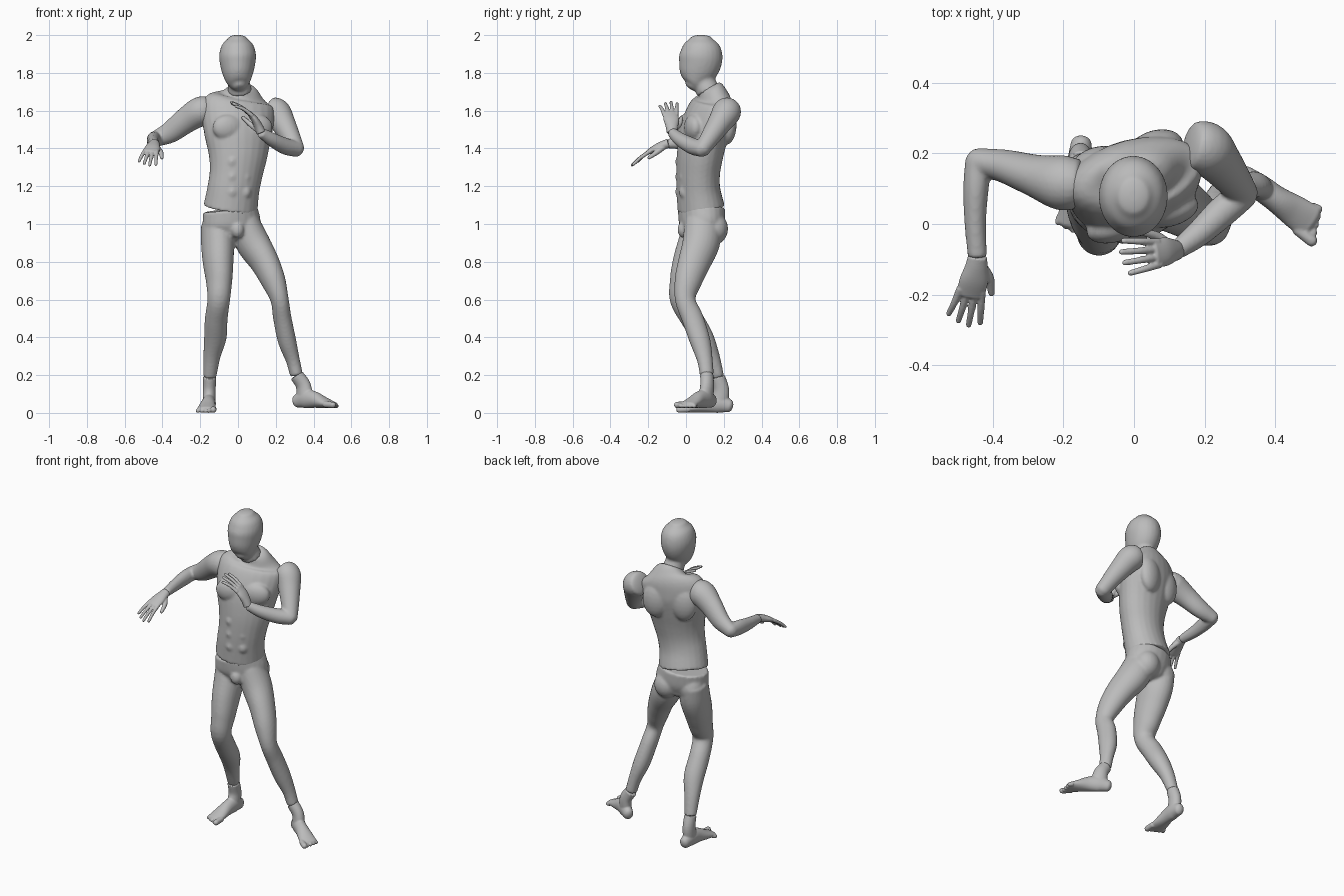
import bpy, bmesh, math
from mathutils import Vector, Matrix

cube = bpy.data.objects.get("Cube")
if cube:
    bpy.data.objects.remove(cube)

grey = bpy.data.materials.new("plain_grey")
grey.use_nodes = True
grey.diffuse_color = (0.5, 0.5, 0.5, 1)
grey.node_tree.nodes["Principled BSDF"].inputs["Base Color"].default_value = (0.5, 0.5, 0.5, 1)

YAW = math.radians(16)
SIDE = Vector((math.cos(YAW), math.sin(YAW), 0))     # body's own left
FRONT = Vector((math.sin(YAW), -math.cos(YAW), 0))   # body's own front
UP = Vector((0, 0, 1))


def tube(bm, pts, ref=SIDE, ends=(0, 0), sides=24, steps=5):
    """Loft of ellipses through (x, y, z, half width, half depth) points."""
    p = [Vector(q) for q in pts]
    p = [2 * p[0] - p[1]] + p + [2 * p[-1] - p[-2]]
    path = []
    for i in range(1, len(p) - 2):
        a, b, c, d = p[i - 1:i + 3]
        for s in range(steps):
            t = s / steps
            path.append(0.5 * (2 * b + (c - a) * t + (2 * a - 5 * b + 4 * c - d) * t * t
                               + (3 * b - a - 3 * c + d) * t ** 3))
    path.append(p[-2])
    pos = [Vector(q[:3]) for q in path]
    rings = []
    for i, q in enumerate(path):
        tan = (pos[min(i + 1, len(pos) - 1)] - pos[max(i - 1, 0)]).normalized()
        rings.append((pos[i], tan, q[3], q[4]))
    # rounded ends
    for end, length in enumerate(ends):
        if length:
            o, tan, a, b = rings[-1 if end else 0]
            for k in range(1, 6):
                ang = k * math.pi / 11
                shift = tan * length * math.sin(ang) * (1 if end else -1)
                r = (o + shift, tan, a * math.cos(ang), b * math.cos(ang))
                rings.insert(len(rings) if end else 0, r)
    loops = []
    for o, tan, a, b in rings:
        u = (ref - tan * ref.dot(tan)).normalized()
        v = tan.cross(u)
        loops.append([bm.verts.new(o + u * a * math.cos(w) + v * b * math.sin(w))
                      for w in (2 * math.pi * k / sides for k in range(sides))])
    for lo, hi in zip(loops, loops[1:]):
        for k in range(sides):
            n = (k + 1) % sides
            bm.faces.new((lo[k], lo[n], hi[n], hi[k]))
    bm.faces.new(loops[0][::-1])
    bm.faces.new(loops[-1])


def blob(bm, centre, radii):
    """Ellipsoid turned with the body."""
    m = Matrix.Translation(centre) @ Matrix.Rotation(YAW, 4, 'Z') @ Matrix.Diagonal((*radii, 1))
    bmesh.ops.create_uvsphere(bm, u_segments=20, v_segments=12, radius=1, matrix=m)


def finish(name, bm, voxel=0.008, smooth=5):
    """Fuse the overlapping volumes into one smooth skin."""
    bmesh.ops.recalc_face_normals(bm, faces=bm.faces[:])
    me = bpy.data.meshes.new(name)
    bm.to_mesh(me)
    bm.free()
    me.materials.append(grey)
    ob = bpy.data.objects.new(name, me)
    bpy.context.scene.collection.objects.link(ob)
    r = ob.modifiers.new("fuse", 'REMESH')
    r.mode = 'VOXEL'
    r.voxel_size = voxel
    r.use_smooth_shade = True
    s = ob.modifiers.new("soften", 'SMOOTH')
    s.factor = 0.5
    s.iterations = smooth


# Head with neck
bm = bmesh.new()
tube(bm, [(.008, .028, 1.725, .034, .036), (.005, .04, 1.745, .058, .06),
          (0, .055, 1.79, .079, .094), (-.002, .073, 1.85, .094, .113),
          (-.002, .08, 1.90, .097, .113), (-.002, .08, 1.95, .082, .094),
          (-.002, .08, 1.983, .05, .058)], ref=Vector((1, 0, 0)), ends=(.012, .018))
tube(bm, [(.01, .118, 1.70, .064, .064), (.004, .098, 1.75, .058, .06), (0, .09, 1.81, .06, .06)])
finish("head", bm)

# Torso with chest, shoulder blades and belly muscles
bm = bmesh.new()
tube(bm, [(-.04, .08, 1.08, .146, .124), (-.025, .066, 1.18, .140, .114),
          (-.01, .065, 1.27, .143, .113), (0, .075, 1.37, .160, .120),
          (0, .095, 1.48, .184, .126), (0, .125, 1.58, .198, .118),
          (.002, .143, 1.645, .186, .096), (.01, .138, 1.69, .112, .076),
          (.01, .122, 1.72, .063, .064)])
for s in (-1, 1):
    blob(bm, Vector((0, .1, 1.51)) + SIDE * s * .08 + FRONT * .088, (.085, .045, .07))
    blob(bm, Vector((0, .12, 1.53)) + SIDE * s * .085 - FRONT * .075, (.08, .05, .11))
    for z in (1.17, 1.25, 1.33):
        blob(bm, Vector((-.02, .068, z)) + SIDE * s * .036 + FRONT * .088, (.032, .03, .038))
finish("torso", bm, smooth=4)

# Hips and both legs down to the ankles
bm = bmesh.new()
tube(bm, [(-.042, .082, 1.078, .146, .124), (-.033, .085, 1.0, .156, .118),
          (-.03, .085, .95, .13, .1)], ends=(0, .05))
tube(bm, [(.03, .09, 1.0, .085, .1), (.078, .08, .9, .088, .1), (.14, .045, .8, .075, .088),
          (.187, .012, .7, .064, .074), (.22, -.004, .6, .048, .055), (.235, .035, .5, .048, .058),
          (.26, .075, .38, .048, .055), (.29, .1, .28, .037, .042), (.31, .11, .2, .034, .037)])
tube(bm, [(-.115, .085, 1.0, .08, .1), (-.108, .065, .9, .086, .108), (-.105, .028, .8, .08, .1),
          (-.1, -.005, .7, .069, .083), (-.102, -.026, .6, .06, .06), (-.115, .03, .5, .06, .06),
          (-.12, .09, .4, .06, .056), (-.138, .135, .3, .046, .043), (-.15, .17, .19, .035, .032)])
for s in (-1, 1):
    blob(bm, Vector((-.03, .085, .975)) + SIDE * s * .072 - FRONT * .045, (.078, .075, .085))
blob(bm, Vector((-.03, .085, .97)) + FRONT * .1, (.036, .034, .045))
finish("hips_and_legs", bm)

# Arms
bm = bmesh.new()
tube(bm, [(-.16, .115, 1.602, .07, .075), (-.205, .117, 1.593, .078, .078),
          (-.28, .137, 1.545, .06, .068), (-.36, .162, 1.485, .048, .057),
          (-.437, .177, 1.45, .038, .042)], ref=Vector((0, 1, 0)), ends=(.02, .038))
tube(bm, [(-.44, .175, 1.45, .038, .042), (-.447, .1, 1.443, .036, .045),
          (-.449, .01, 1.433, .031, .038), (-.443, -.095, 1.425, .027, .026)],
     ref=Vector((1, 0, 0)), ends=(.036, 0))
finish("right_arm", bm, 0.007)

bm = bmesh.new()
tube(bm, [(.17, .222, 1.605, .07, .07), (.205, .212, 1.588, .076, .076),
          (.238, .178, 1.535, .064, .066), (.277, .13, 1.462, .052, .053),
          (.308, .086, 1.397, .042, .044)], ref=Vector((0, 1, 0)), ends=(.02, .035))
tube(bm, [(.308, .083, 1.397, .042, .042), (.25, .035, 1.412, .044, .044),
          (.182, -.028, 1.446, .037, .037), (.12, -.075, 1.485, .027, .027)],
     ref=UP, ends=(.036, 0))
finish("left_arm", bm, 0.007)


def hand(name, wrist, along, thumbward, side, arch):
    """Palm, four fingers and a thumb; arch bends the fingers to the palm."""
    d = Vector(along).normalized()
    w = Vector(thumbward)
    w = (w - d * w.dot(d)).normalized()
    n = d.cross(w) * side
    o = Vector(wrist)

    def at(t, across, depth, a, b):
        return (*(o + d * t + w * across + n * depth), a, b)

    bm = bmesh.new()
    tube(bm, [at(-.004, 0, 0, .027, .025), at(.03, .002, -arch * .5, .033, .023),
              at(.07, .002, -arch * .9, .041, .019), at(.115, 0, -arch, .04, .013)],
         ref=w, ends=(0, .01))
    for i, length in enumerate((.092, .112, .122, .108)):
        k = i - 1.5
        base, tip = k * .021, k * .031
        mid = (base + tip) / 2
        tube(bm, [at(.1, base, -arch, .011, .011),
                  at(.11 + length * .45, mid, -arch * .7, .0098, .0098),
                  at(.11 + length * .92, tip, arch * .1, .0082, .0082)],
             ref=w, ends=(.005, .008), sides=12)
    tube(bm, [at(.025, .015, .002, .016, .016), at(.065, .046, .008, .014, .014),
              at(.115, .062, .012, .0095, .0095)], ref=n, ends=(.01, .009), sides=12)
    finish(name, bm, 0.0035, 3)


hand("right_hand", (-.443, -.095, 1.425), (-.04, -.19, -.11), (1, -.2, -.15), -1, .014)
hand("left_hand", (.12, -.075, 1.485), (-.155, -.02, .165), (-.35, .9, .3), 1, .026)


def foot(name, ankle, base, forward, inner):
    """Ankle, foot body and five toes; inner is the side of the big toe."""
    f = Vector(forward).normalized()
    w = f.cross(UP) * inner
    o = Vector(base)

    def at(t, across, z, a, b):
        return (*(o + f * t + w * across + UP * z), a, b)

    bm = bmesh.new()
    tube(bm, [(*ankle, .035, .037), at(-.012, 0, .12, .034, .042), at(0, 0, .05, .034, .05)], ref=w)
    tube(bm, [at(-.05, 0, .038, .03, .036), at(0, 0, .05, .036, .05), at(.06, 0, .045, .038, .044),
              at(.12, -.002, .03, .046, .03), at(.17, -.003, .019, .05, .018)],
         ref=w, ends=(.025, .02))
    for i in range(5):
        r = .017 if i == 0 else .0115
        across = .034 - i * .0195
        tube(bm, [at(.155, across, r + .003, r, r), at(.208 - i * .009, across * 1.08, r, r, r)],
             ref=w, ends=(.005, r), sides=12)
    finish(name, bm, 0.0045, 3)


foot("right_foot", (-.15, .17, .19), (-.153, .175, 0), (-.07, -1, 0), -1)
foot("left_foot", (.31, .11, .2), (.355, .105, .025), (.8, -.58, 0), 1)
